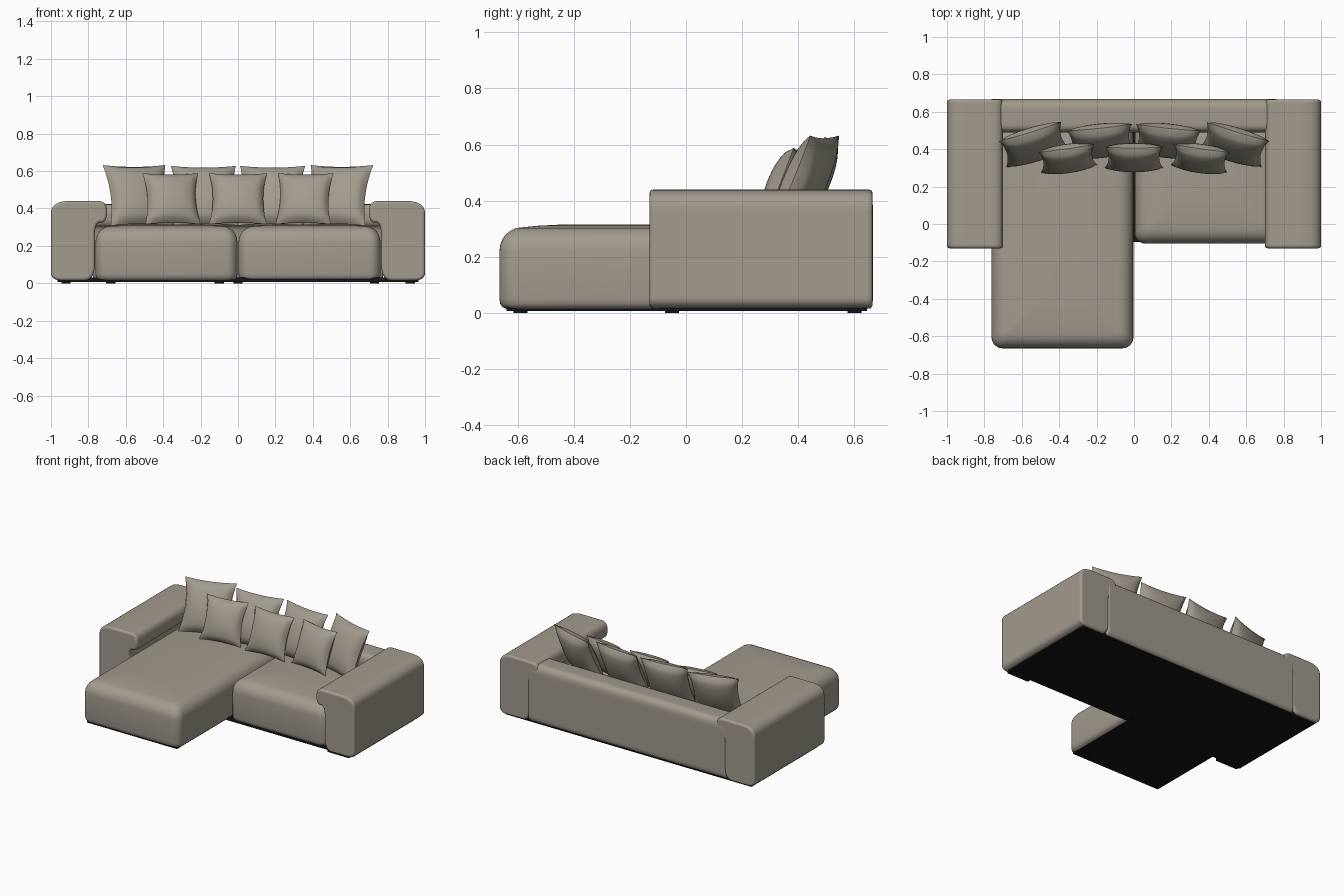
import bpy, bmesh, math
from mathutils import Vector

cube = bpy.data.objects.get("Cube")
if cube:
    bpy.data.objects.remove(cube, do_unlink=True)


def material(name, color):
    m = bpy.data.materials.new(name)
    m.use_nodes = True
    m.diffuse_color = color
    m.node_tree.nodes["Principled BSDF"].inputs["Base Color"].default_value = color
    return m


FABRIC = material("taupe fabric", (0.36, 0.325, 0.27, 1))
BLACK = material("black underside", (0.008, 0.008, 0.008, 1))


def finish(name, bm, mat, bevel=0):
    bmesh.ops.recalc_face_normals(bm, faces=bm.faces)
    mesh = bpy.data.meshes.new(name)
    bm.to_mesh(mesh)
    bm.free()
    mesh.materials.append(mat)
    ob = bpy.data.objects.new(name, mesh)
    bpy.context.collection.objects.link(ob)
    bpy.ops.object.select_all(action='DESELECT')
    ob.select_set(True)
    bpy.context.view_layer.objects.active = ob
    bpy.ops.object.shade_smooth_by_angle(angle=math.radians(40))
    if bevel:
        mod = ob.modifiers.new("soft ends", 'BEVEL')
        mod.width, mod.segments = bevel, 3
        mod.limit_method, mod.angle_limit = 'ANGLE', math.radians(50)
    return ob


def round_corners(points, steps=3):
    # corner cutting turns a control polygon into a soft closed outline
    pts = [Vector(p) for p in points]
    for _ in range(steps):
        pts = [q for a, b in zip(pts, pts[1:] + pts[:1])
               for q in (a.lerp(b, 0.25), a.lerp(b, 0.75))]
    return pts


def extrude_profile(name, outline, place, start, end):
    bm = bmesh.new()
    rings = [[bm.verts.new(place(p, t)) for p in outline] for t in (start, end)]
    n = len(outline)
    for i in range(n):
        j = (i + 1) % n
        bm.faces.new((rings[0][i], rings[0][j], rings[1][j], rings[1][i]))
    for ring in rings:
        bm.faces.new(ring)
    return finish(name, bm, FABRIC, 0.014)


# rolled arms: a thick slab that curls over the seat
arm = round_corners([(1, .015), (1, .1), (1, .3), (1, .44), (.8, .44), (.7, .44),
                     (.7, .325), (.765, .325), (.765, .2), (.765, .015), (.88, .015)])
for side, name in ((-1, "right_arm"), (1, "left_arm")):
    extrude_profile(name, arm, lambda p, t: (side * p.x, t, p.y), -.13, .665)

# backrest with the same rolled section, running between the arms
back = round_corners([(.667, .015), (.667, .1), (.667, .3), (.667, .425), (.57, .425),
                      (.49, .42), (.49, .31), (.54, .3), (.54, .015), (.6, .015)])
extrude_profile("backrest", back, lambda p, t: (t, p.x, p.y), -.775, .775)


def seat(name, x0, x1, y0, y1):
    # stacked rounded-rectangle rings: tucked bottom, straight wall, soft crowned top
    layers = [(.03, .013), (.012, .02), (.003, .032), (0, .05), (0, .22)]
    for i in range(1, 7):
        a = i * math.pi / 12
        layers.append((.08 * (1 - math.cos(a)), .22 + .085 * math.sin(a)))
    layers += [(.14, .311), (.22, .315)]
    bm = bmesh.new()
    rings = []
    for inset, z in layers:
        r = max(.06 - inset * .5, .02)
        ring = []
        for k, (sx, sy) in enumerate(((1, 1), (-1, 1), (-1, -1), (1, -1))):
            cx = (x1 - inset - r) if sx > 0 else (x0 + inset + r)
            cy = (y1 - inset - r) if sy > 0 else (y0 + inset + r)
            for i in range(7):
                a = (k + i / 6) * math.pi / 2
                ring.append(bm.verts.new((cx + r * math.cos(a), cy + r * math.sin(a), z)))
        rings.append(ring)
    for lo, hi in zip(rings, rings[1:]):
        for i in range(len(lo)):
            j = (i + 1) % len(lo)
            bm.faces.new((lo[i], lo[j], hi[j], hi[i]))
    bm.faces.new(rings[0])
    bm.faces.new(rings[-1])
    return finish(name, bm, FABRIC)


seat("chaise_seat", -.762, -.003, -.665, .55)
seat("short_seat", .003, .762, -.105, .55)


def pillow(name, loc, width, height, depth, lean, turn):
    bm = bmesh.new()
    for side in (-1, 1):
        grid = bmesh.ops.create_grid(bm, x_segments=16, y_segments=16, size=1)
        for v in grid["verts"]:
            u, w = v.co.x, v.co.y
            puff = max((1 - u * u) * (1 - w * w), 0) ** .45
            v.co = (u * width / 2 * (1 - .13 * (1 - w * w) * abs(u)),
                    side * depth * puff,
                    w * height / 2 * (1 - .06 * (1 - u * u) * abs(w)))
    bmesh.ops.remove_doubles(bm, verts=bm.verts, dist=1e-5)
    ob = finish(name, bm, FABRIC)
    ob.location = loc
    ob.rotation_euler = (math.radians(-lean), 0, math.radians(turn))


# large back pillows and small front pillows, fanned towards the middle
for s, side in ((-1, "right"), (1, "left")):
    pillow(side + "_outer_pillow", (s * .535, .425, .47), .35, .355, .065, 24, -s * 17)
    pillow(side + "_inner_pillow", (s * .178, .445, .468), .35, .35, .065, 24, -s * 6)
    pillow(side + "_small_pillow", (s * .355, .35, .452), .3, .295, .06, 22, -s * 8)
pillow("middle_small_pillow", (0, .355, .452), .31, .295, .06, 22, 0)


def box(name, x0, x1, y0, y1, z0, z1):
    bm = bmesh.new()
    bmesh.ops.create_cube(bm, size=1)
    for v in bm.verts:
        v.co = ((x0 + x1) / 2 + v.co.x * (x1 - x0),
                (y0 + y1) / 2 + v.co.y * (y1 - y0),
                (z0 + z1) / 2 + v.co.z * (z1 - z0))
    finish(name, bm, BLACK)


# black underside panels
box("main_underside", -.965, .965, -.095, .645, .007, .03)
box("chaise_underside", -.735, -.03, -.64, -.09, .007, .03)
for s, side in ((-1, "right"), (1, "left")):
    box(side + "_arm_underside", s * .87 - .085, s * .87 + .085, -.12, -.09, .007, .03)

# flat feet
feet = [(x, y) for x in (-.92, 0, .92) for y in (-.05, .6)]
feet += [(-.68, -.59), (-.1, -.59), (.73, -.05)]
for i, (x, y) in enumerate(feet):
    bm = bmesh.new()
    bmesh.ops.create_cone(bm, cap_ends=True, segments=20, radius1=.025, radius2=.025, depth=.012)
    finish("foot_%d" % (i + 1), bm, BLACK).location = (x, y, .006)
